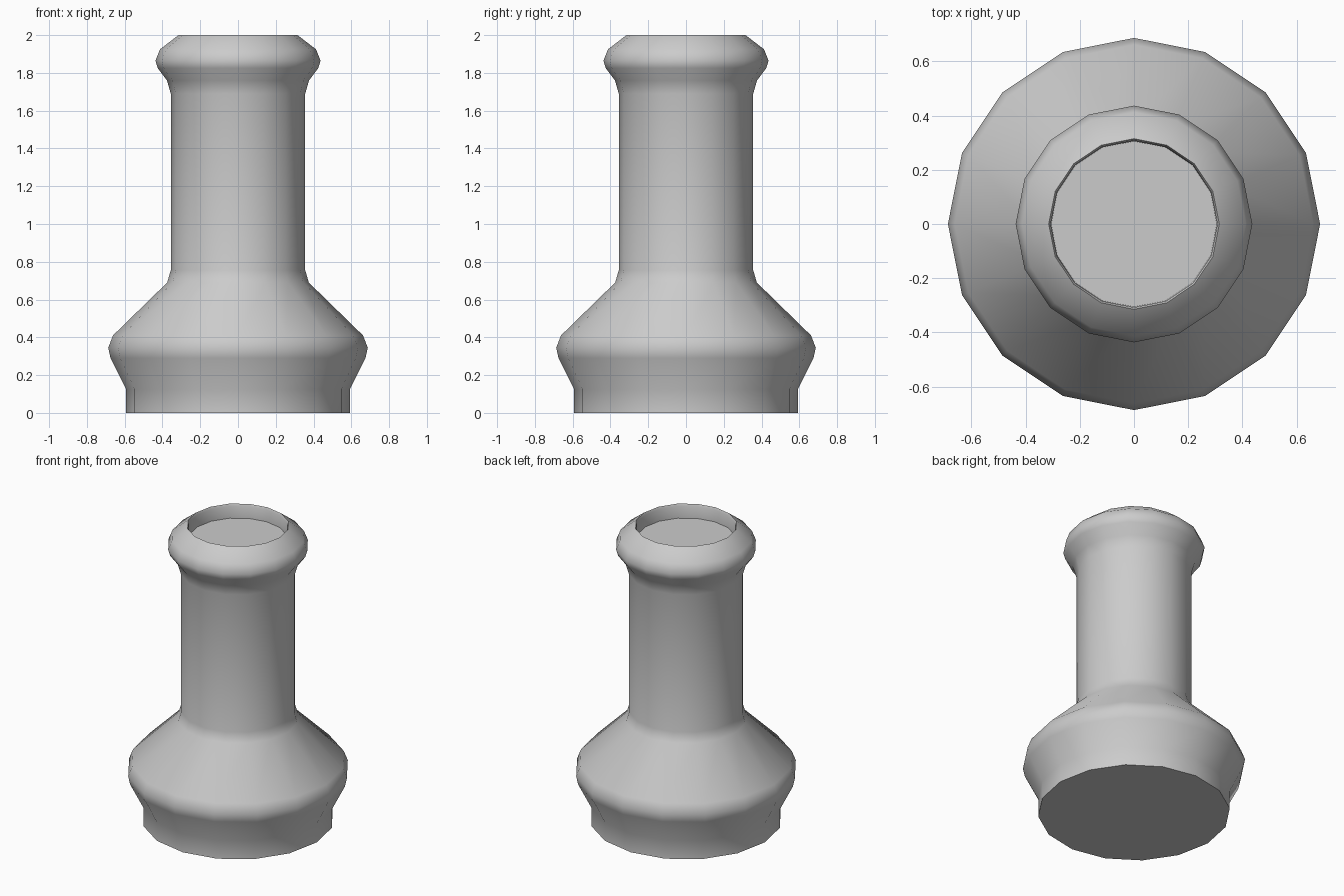
import bpy, bmesh, math

if "Cube" in bpy.data.objects:
    bpy.data.objects.remove(bpy.data.objects["Cube"])

SIDES = 16

# Profile from base to recessed mouth: (radius, height)
profile = [
    (0.592, 0.0), (0.592, 0.125),                                # foot
    (0.675, 0.29), (0.687, 0.345), (0.662, 0.41),                # belly
    (0.375, 0.69), (0.356, 0.755), (0.356, 1.69),                # neck
    (0.376, 1.76), (0.425, 1.825), (0.437, 1.865), (0.413, 1.925),  # lip
    (0.315, 2.0), (0.308, 1.985), (0.306, 1.905),                # mouth
]


def lathe(name, points, sides):
    bm = bmesh.new()
    rings = []
    for r, z in points:
        rings.append([bm.verts.new((r * math.cos(2 * math.pi * i / sides),
                                    r * math.sin(2 * math.pi * i / sides), z))
                      for i in range(sides)])
    for low, high in zip(rings, rings[1:]):
        for i in range(sides):
            j = (i + 1) % sides
            bm.faces.new((low[i], low[j], high[j], high[i]))
    bm.faces.new(rings[0][::-1])   # underside
    bm.faces.new(rings[-1])        # floor of the mouth
    mesh = bpy.data.meshes.new(name)
    bm.to_mesh(mesh)
    bm.free()
    obj = bpy.data.objects.new(name, mesh)
    bpy.context.collection.objects.link(obj)
    return obj


# Bottle body, smooth with sharp rim and base edges
bottle = lathe("bottle", profile, SIDES)
bpy.context.view_layer.objects.active = bottle
bottle.select_set(True)
bpy.ops.object.shade_smooth_by_angle(angle=math.radians(40))
